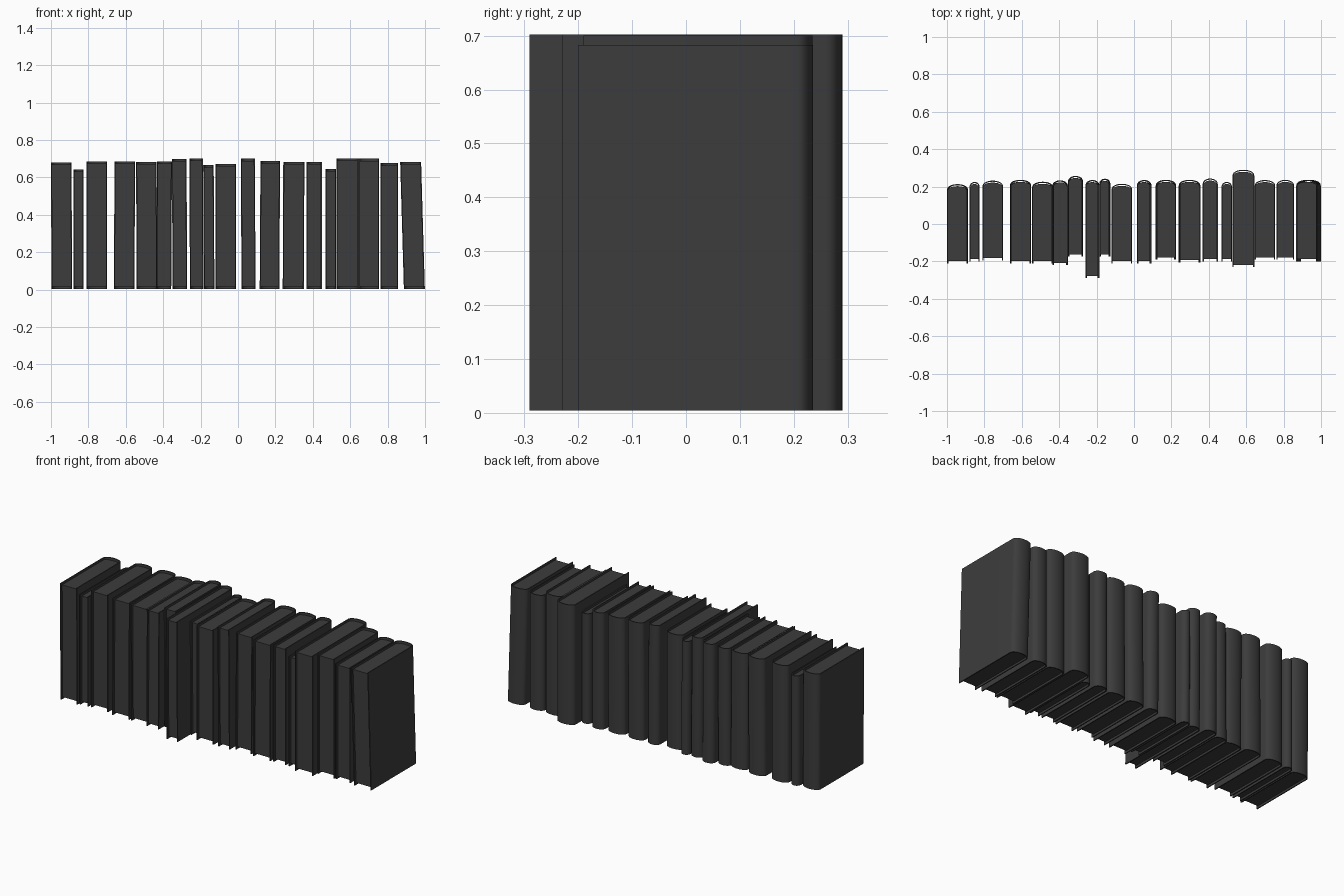
import bpy, bmesh
from math import sin, cos, pi

if "Cube" in bpy.data.objects:
    bpy.data.objects.remove(bpy.data.objects["Cube"])

COVER = 0.006      # board thickness
LIP = 0.012        # how far boards overhang the pages
ROUND = 0.032      # depth of the rounded spine
SEG = 14

mat = bpy.data.materials.new("dark_grey")
mat.diffuse_color = (0.045, 0.045, 0.045, 1)
mat.use_nodes = True
mat.node_tree.nodes["Principled BSDF"].inputs["Base Color"].default_value = mat.diffuse_color


def spine_arc(half, y_base, depth):
    """Rounded spine from left to right, as a squarish half ellipse."""
    pts = []
    for i in range(SEG + 1):
        a = pi - pi * i / SEG
        pts.append((half * cos(a), y_base + depth * max(sin(a), 0) ** 0.85))
    return pts


def prism(name, profile, z0, z1, x_bottom, x_top, height):
    """Extrude a plan profile upward, sheared so the book can lean."""
    bm = bmesh.new()
    rings = []
    for z in (z0, z1):
        cx = x_bottom + (x_top - x_bottom) * z / height
        rings.append([bm.verts.new((x + cx, y, z)) for x, y in profile])
    low, high = rings
    n = len(profile)
    for i in range(n):
        j = (i + 1) % n
        bm.faces.new((low[i], low[j], high[j], high[i]))
    bm.faces.new(low[::-1])
    bm.faces.new(high)
    bmesh.ops.recalc_face_normals(bm, faces=bm.faces)
    me = bpy.data.meshes.new(name)
    bm.to_mesh(me)
    bm.free()
    me.materials.append(mat)
    ob = bpy.data.objects.new(name, me)
    bpy.context.collection.objects.link(ob)
    bpy.context.view_layer.objects.active = ob
    ob.select_set(True)
    bpy.ops.object.shade_smooth_by_angle(angle=0.7)
    ob.select_set(False)


def book(i, left, right, height, front, back, lean):
    half = (right - left) / 2
    cx = (left + right) / 2
    base = back - ROUND
    # cover: two boards joined by a rounded spine
    inner = half - COVER
    cover = [(-half, front)] + spine_arc(half, base, ROUND) + [(half, front), (inner, front)]
    cover += spine_arc(inner, base, ROUND - COVER)[::-1] + [(-inner, front)]
    prism(f"book_cover_{i}", cover, 0.004, height, cx - lean, cx, height)
    # page block, recessed inside the cover
    pages = [(-inner, front + LIP)] + spine_arc(inner, base, ROUND - COVER - 0.005) + [(inner, front + LIP)]
    prism(f"book_pages_{i}", pages, 0.004 + LIP, height - LIP, cx - lean, cx, height)


# left, right (at top), height, front y, back y, lean of the top towards +x
BOOKS = [
    (-1.00, -0.89, 0.68, -0.21, 0.213, -0.003),
    (-0.88, -0.825, 0.643, -0.20, 0.225, 0),
    (-0.81, -0.70, 0.685, -0.195, 0.232, 0),
    (-0.66, -0.55, 0.685, -0.21, 0.236, 0.004),
    (-0.545, -0.435, 0.682, -0.21, 0.226, -0.003),
    (-0.433, -0.353, 0.685, -0.22, 0.233, 0.004),
    (-0.353, -0.275, 0.698, -0.175, 0.257, -0.003),
    (-0.26, -0.188, 0.702, -0.29, 0.235, -0.003),
    (-0.186, -0.13, 0.665, -0.175, 0.242, -0.004),
    (-0.12, -0.01, 0.672, -0.21, 0.215, 0),
    (0.015, 0.09, 0.70, -0.21, 0.235, -0.004),
    (0.12, 0.225, 0.687, -0.19, 0.236, 0.004),
    (0.242, 0.355, 0.682, -0.205, 0.236, 0.003),
    (0.367, 0.448, 0.682, -0.20, 0.243, 0),
    (0.467, 0.525, 0.645, -0.20, 0.225, 0),
    (0.527, 0.643, 0.702, -0.23, 0.29, 0),
    (0.645, 0.755, 0.70, -0.19, 0.235, 0),
    (0.762, 0.856, 0.676, -0.19, 0.236, 0),
    (0.867, 0.979, 0.683, -0.20, 0.236, -0.02),
]
for i, b in enumerate(BOOKS, 1):
    book(i, *b)
